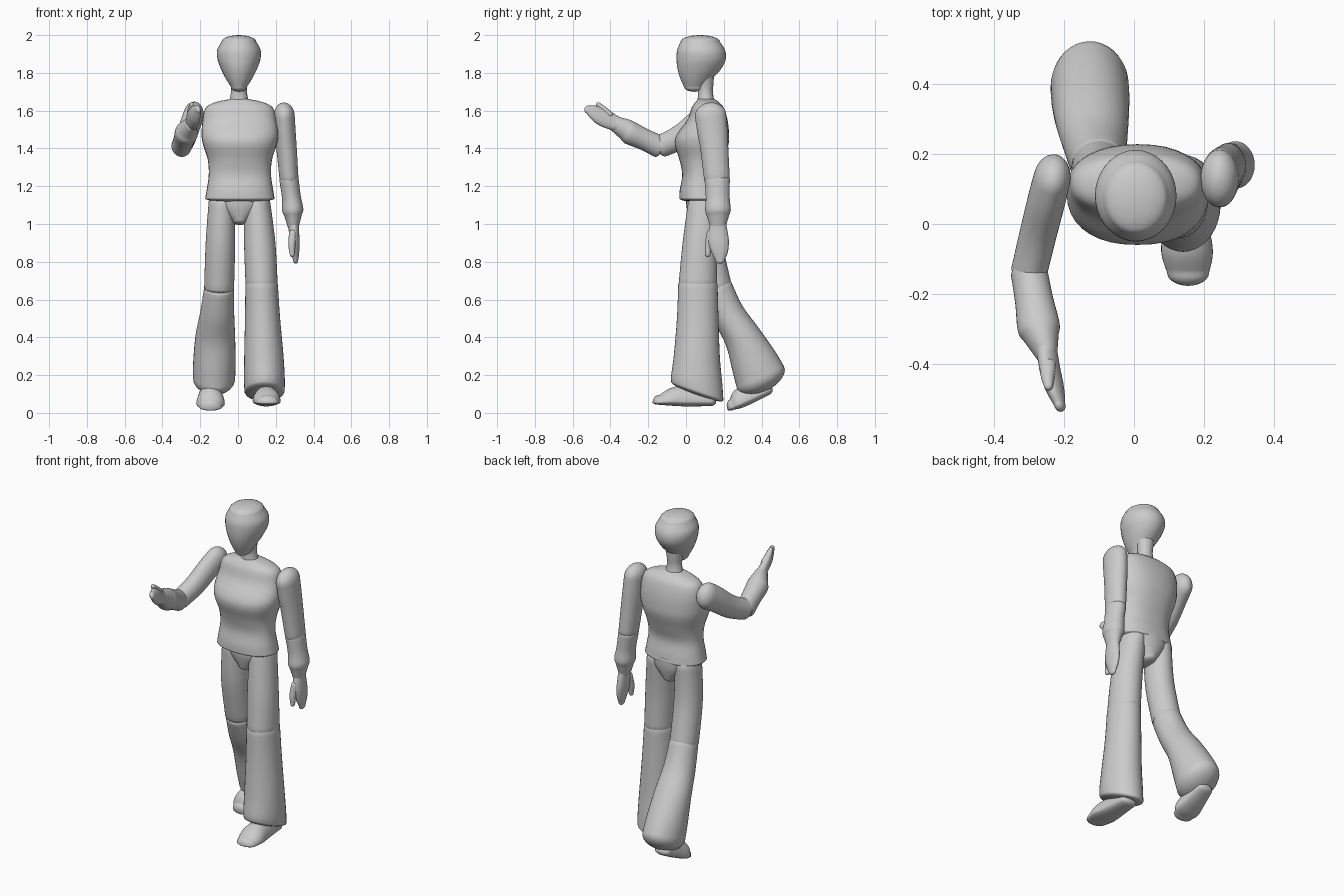
import bpy, bmesh, math
from mathutils import Vector

SEG, SUB, DOME = 36, 5, 6


def catmull(p, i, t):
    # smooth interpolation of whole section tuples
    a, b, c, d = p[max(i - 1, 0)], p[i], p[i + 1], p[min(i + 2, len(p) - 1)]
    return [0.5 * (2 * q + (r - o) * t + (2 * o - 5 * q + 4 * r - s) * t * t
                   + (3 * q - o - 3 * r + s) * t ** 3) for o, q, r, s in zip(a, b, c, d)]


def loft(name, sections, dome=(0.02, 0.02), axis=None, ref=(1, 0, 0), power=2.0, flat=1.0):
    """Section = x, y, z, half width, half depth[, tilt]; ends get rounded domes."""
    secs = [list(s) + [0.0] * (6 - len(s)) for s in sections]
    t = Vector(axis) if axis else Vector(secs[-1][:3]) - Vector(secs[0][:3])
    t.normalize()
    u = Vector(ref)
    u = (u - t * u.dot(t)).normalized()
    v = t.cross(u)
    rings = [catmull(secs, i, k / SUB) for i in range(len(secs) - 1) for k in range(SUB)]
    rings.append(secs[-1])

    def cap(s, length):
        out = []
        for k in range(1, DOME + 1):
            ang = math.radians(87) * k / DOME
            c = Vector(s[:3]) + t * length * math.sin(ang)
            out.append([*c, s[3] * math.cos(ang), s[4] * math.cos(ang), s[5]])
        return out

    rings = cap(rings[0], -dome[0])[::-1] + rings + cap(rings[-1], dome[1])
    bm = bmesh.new()
    loops = []
    for x, y, z, a, b, tilt in rings:
        loop = []
        for j in range(SEG):
            ang = 2 * math.pi * j / SEG
            c, s = math.cos(ang), math.sin(ang)
            c = math.copysign(abs(c) ** (2 / power), c)
            s = math.copysign(abs(s) ** (2 / power), s)
            if s < 0:
                s *= flat
            loop.append(bm.verts.new(Vector((x, y, z)) + u * a * c + v * b * s + t * tilt * b * s))
        loops.append(loop)
    for p, q in zip(loops, loops[1:]):
        for j in range(SEG):
            k = (j + 1) % SEG
            bm.faces.new((p[j], p[k], q[k], q[j]))
    bm.faces.new(loops[0][::-1])
    bm.faces.new(loops[-1])
    bmesh.ops.recalc_face_normals(bm, faces=bm.faces)
    for f in bm.faces:
        f.smooth = True
    me = bpy.data.meshes.new(name)
    bm.to_mesh(me)
    bm.free()
    ob = bpy.data.objects.new(name, me)
    bpy.context.collection.objects.link(ob)
    return ob


DOWN = (0, 0, -1)

# head and neck
loft("head", [(.005, .075, 1.965, .092, .104), (.005, .08, 1.92, .115, .127),
              (.005, .08, 1.87, .113, .13), (.005, .07, 1.82, .095, .115),
              (.005, .055, 1.77, .07, .085), (.005, .045, 1.725, .042, .055)],
     dome=(.035, .025), axis=DOWN)
loft("neck", [(.005, .09, 1.80, .06, .06), (.005, .1, 1.74, .045, .045),
              (.005, .103, 1.69, .043, .04), (.005, .108, 1.62, .06, .05)], axis=DOWN)

# torso with chest, waist and rounded hem
loft("torso", [(.007, .108, 1.66, .055, .045), (.007, .112, 1.645, .125, .062),
               (.007, .115, 1.615, .178, .085), (.008, .113, 1.55, .195, .107),
               (.01, .09, 1.475, .203, .138), (.01, .083, 1.42, .195, .142),
               (.01, .083, 1.34, .17, .118), (.01, .08, 1.26, .165, .1),
               (.01, .08, 1.18, .176, .113), (.01, .082, 1.135, .184, .117)],
     dome=(.005, .02), axis=DOWN, power=2.3)
loft("hips", [(.01, .1, 1.15, .15, .1), (.01, .1, 1.09, .125, .097), (.01, .1, 1.02, .05, .08)],
     dome=(.01, .025), axis=DOWN)

# forward leg
loft("front_thigh", [(.1, .1, 1.12, .07, .088), (.115, .075, .9, .083, .093),
                     (.125, .063, .68, .085, .102)], dome=(.03, .03), axis=DOWN)
loft("front_trouser_leg", [(.125, .063, .68, .086, .104), (.13, .062, .5, .093, .11),
                           (.137, .057, .3, .104, .122), (.14, .057, .17, .108, .136, -.2),
                           (.14, .06, .115, .106, .138, -.35)], dome=(.03, .025), axis=DOWN)
loft("front_shoe", [(.15, .13, .06, .05, .08), (.15, .0, .06, .065, .085),
                    (.152, -.08, .06, .074, .072), (.155, -.14, .055, .06, .04)],
     dome=(.03, .037), axis=(0, -1, 0), flat=.3)

# trailing leg
loft("back_thigh", [(-.085, .1, 1.12, .07, .088), (-.093, .11, .9, .078, .084),
                    (-.1, .16, .66, .079, .084)], dome=(.03, .03))
loft("back_trouser_leg", [(-.1, .165, .655, .08, .084), (-.11, .22, .53, .09, .087),
                          (-.12, .298, .405, .105, .098), (-.125, .36, .27, .112, .125),
                          (-.127, .395, .185, .112, .138)], dome=(.035, .075))
loft("back_shoe", [(-.145, .43, .117, .05, .08), (-.145, .35, .078, .065, .085),
                   (-.145, .285, .047, .075, .076), (-.145, .25, .03, .06, .045)],
     dome=(.03, .032), axis=(0, -.21, -.095), flat=.3)

# hanging arm
loft("hanging_upper_arm", [(.245, .13, 1.575, .055, .083), (.25, .14, 1.49, .055, .08),
                           (.257, .15, 1.4, .054, .074), (.27, .164, 1.24, .05, .068)],
     dome=(.068, .02))
loft("hanging_forearm", [(.27, .165, 1.235, .051, .067), (.283, .168, 1.14, .05, .063),
                         (.29, .169, 1.075, .056, .068), (.292, .169, 1.04, .045, .058),
                         (.293, .169, .99, .031, .043)], dome=(.02, .02))
loft("hanging_hand", [(.293, .169, 1.01, .029, .041), (.297, .17, .95, .027, .052),
                      (.3, .173, .9, .026, .054), (.303, .178, .85, .021, .043),
                      (.305, .18, .81, .014, .025)], dome=(.01, .02), axis=DOWN)
loft("hanging_thumb", [(.29, .135, .95, .02, .025), (.285, .12, .89, .019, .02),
                       (.287, .115, .84, .013, .014)], dome=(.02, .015))

# raised arm reaching forward
loft("raised_upper_arm", [(-.235, .13, 1.575, .053, .075), (-.25, .07, 1.535, .054, .072),
                          (-.275, -.03, 1.46, .053, .065), (-.3, -.135, 1.41, .052, .06)],
     dome=(.068, .025))
loft("raised_forearm", [(-.3, -.14, 1.41, .053, .06), (-.286, -.22, 1.447, .055, .057),
                        (-.273, -.295, 1.482, .061, .062), (-.265, -.325, 1.503, .05, .055),
                        (-.25, -.375, 1.53, .031, .041)], dome=(.025, .02))
loft("raised_hand", [(-.25, -.36, 1.527, .039, .028), (-.242, -.41, 1.55, .048, .027),
                     (-.232, -.455, 1.572, .048, .026), (-.222, -.49, 1.592, .039, .021),
                     (-.213, -.518, 1.606, .023, .015)],
     dome=(.01, .02), ref=(-.3, 0, 1))
loft("raised_thumb", [(-.247, -.405, 1.578, .024, .02), (-.247, -.44, 1.608, .019, .018),
                      (-.245, -.463, 1.63, .013, .013)], dome=(.02, .015))
